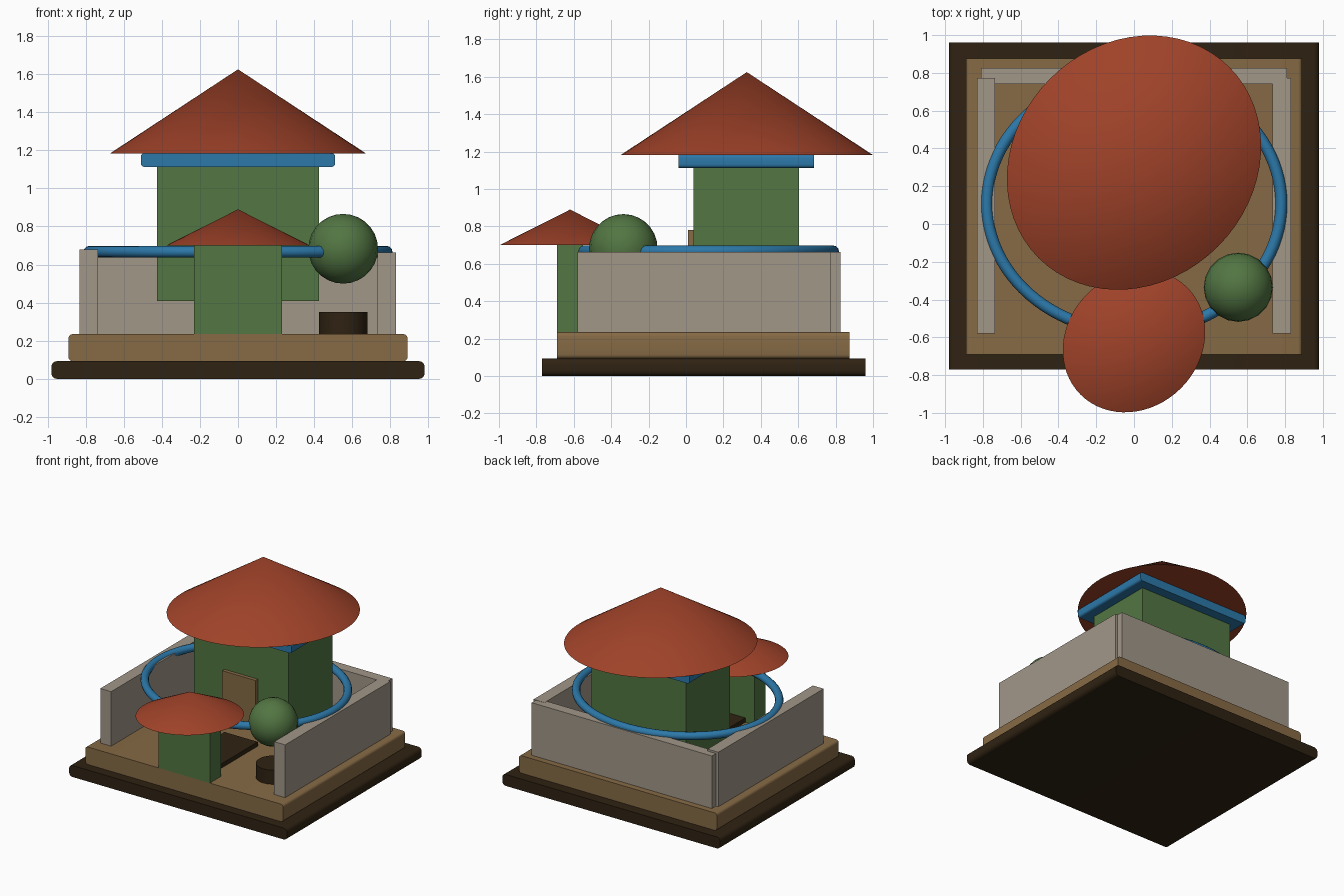
import bpy
import bmesh
import math
from mathutils import Matrix

cube = bpy.data.objects.get("Cube")
if cube:
    bpy.data.objects.remove(cube, do_unlink=True)


def material(name, rgb):
    mat = bpy.data.materials.new(name)
    mat.use_nodes = True
    colour = (*rgb, 1.0)
    mat.diffuse_color = colour
    bsdf = mat.node_tree.nodes["Principled BSDF"]
    bsdf.inputs["Base Color"].default_value = colour
    bsdf.inputs["Roughness"].default_value = 0.8
    return mat


dark_wood = material("dark wood", (0.028, 0.016, 0.006))
earth = material("earth brown", (0.24, 0.145, 0.06))
stone = material("pale stone", (0.36, 0.31, 0.25))
green = material("moss green", (0.085, 0.18, 0.055))
red = material("roof red", (0.35, 0.055, 0.022))
blue = material("trim blue", (0.025, 0.19, 0.40))


def finish(name, bm, mat, smooth=False):
    bmesh.ops.recalc_face_normals(bm, faces=bm.faces)
    mesh = bpy.data.meshes.new(name)
    bm.to_mesh(mesh)
    bm.free()
    mesh.materials.append(mat)
    obj = bpy.data.objects.new(name, mesh)
    bpy.context.collection.objects.link(obj)
    if smooth:
        bpy.ops.object.select_all(action="DESELECT")
        obj.select_set(True)
        bpy.context.view_layer.objects.active = obj
        bpy.ops.object.shade_smooth_by_angle(angle=math.radians(40))
    return obj


def box(name, xs, ys, zs, mat, rounding=0.0):
    """Box from ranges; rounding softens only the edges that run front to back."""
    bm = bmesh.new()
    bmesh.ops.create_cube(bm, size=1.0)
    for v in bm.verts:
        for i, (low, high) in enumerate((xs, ys, zs)):
            v.co[i] = high if v.co[i] > 0 else low
    if rounding:
        long_edges = [e for e in bm.edges
                      if abs(e.verts[0].co.y - e.verts[1].co.y) > 0.01]
        bmesh.ops.bevel(bm, geom=long_edges, offset=rounding, segments=4,
                        profile=0.5, affect="EDGES")
    return finish(name, bm, mat, rounding > 0)


def oval_roof(name, y, low, high, radius):
    """Cone stretched along the plan diagonal."""
    bm = bmesh.new()
    bmesh.ops.create_cone(bm, cap_ends=True, segments=64, radius1=radius,
                          radius2=0.0, depth=high - low)
    bmesh.ops.scale(bm, vec=(1.062, 0.934, 1.0), verts=bm.verts)
    bmesh.ops.rotate(bm, matrix=Matrix.Rotation(math.pi / 4, 3, "Z"), verts=bm.verts)
    bmesh.ops.translate(bm, vec=(0, y, (low + high) / 2), verts=bm.verts)
    return finish(name, bm, red, True)


# Stepped base
box("base_plate", (-0.98, 0.98), (-0.77, 0.96), (0, 0.093), dark_wood, 0.03)
box("courtyard", (-0.89, 0.89), (-0.69, 0.875), (0.093, 0.235), earth, 0.022)

# Courtyard walls, open at the front
box("back_wall", (-0.81, 0.81), (0.74, 0.825), (0.235, 0.662), stone)
box("right_wall", (-0.832, -0.735), (-0.58, 0.772), (0.235, 0.678), stone)
box("left_wall", (0.732, 0.83), (-0.58, 0.772), (0.235, 0.664), stone)

# Main house
box("house", (-0.425, 0.425), (0.04, 0.605), (0.41, 1.115), green)
box("house_trim", (-0.51, 0.51), (-0.04, 0.685), (1.113, 1.185), blue, 0.018)
oval_roof("house_roof", 0.325, 1.183, 1.625, 0.673)
box("door", (-0.15, 0.15), (0.01, 0.045), (0.41, 0.78), earth)

# Gatehouse and the walkway to the house
box("gatehouse", (-0.23, 0.23), (-0.69, -0.55), (0.235, 0.705), green)
oval_roof("gatehouse_roof", -0.62, 0.70, 0.89, 0.377)
box("walkway", (-0.15, 0.15), (-0.55, 0.04), (0.235, 0.27), dark_wood)

# Planter with a round bush above it
bm = bmesh.new()
bmesh.ops.create_cone(bm, cap_ends=True, segments=32, radius1=0.128,
                      radius2=0.128, depth=0.115,
                      matrix=Matrix.Translation((0.552, -0.335, 0.2925)))
finish("planter", bm, dark_wood, True)
bm = bmesh.new()
bmesh.ops.create_uvsphere(bm, u_segments=20, v_segments=14, radius=0.183,
                          matrix=Matrix.Translation((0.552, -0.335, 0.683)))
finish("bush", bm, green, True)

# Oval ring: a tube swept round an ellipse
bm = bmesh.new()
STEPS, SIDES, TUBE = 96, 12, 0.031
loops = []
for i in range(STEPS):
    a = math.tau * i / STEPS
    nx, ny = math.cos(a) * 0.68, math.sin(a) * 0.78
    length = math.hypot(nx, ny)
    loop = []
    for j in range(SIDES):
        b = math.tau * j / SIDES
        out = TUBE * math.cos(b) / length
        loop.append(bm.verts.new((0.78 * math.cos(a) + nx * out,
                                  0.107 + 0.68 * math.sin(a) + ny * out,
                                  0.667 + TUBE * math.sin(b))))
    loops.append(loop)
for i in range(STEPS):
    here, after = loops[i], loops[(i + 1) % STEPS]
    for j in range(SIDES):
        k = (j + 1) % SIDES
        bm.faces.new((here[j], after[j], after[k], here[k]))
finish("hoop", bm, blue, True)
